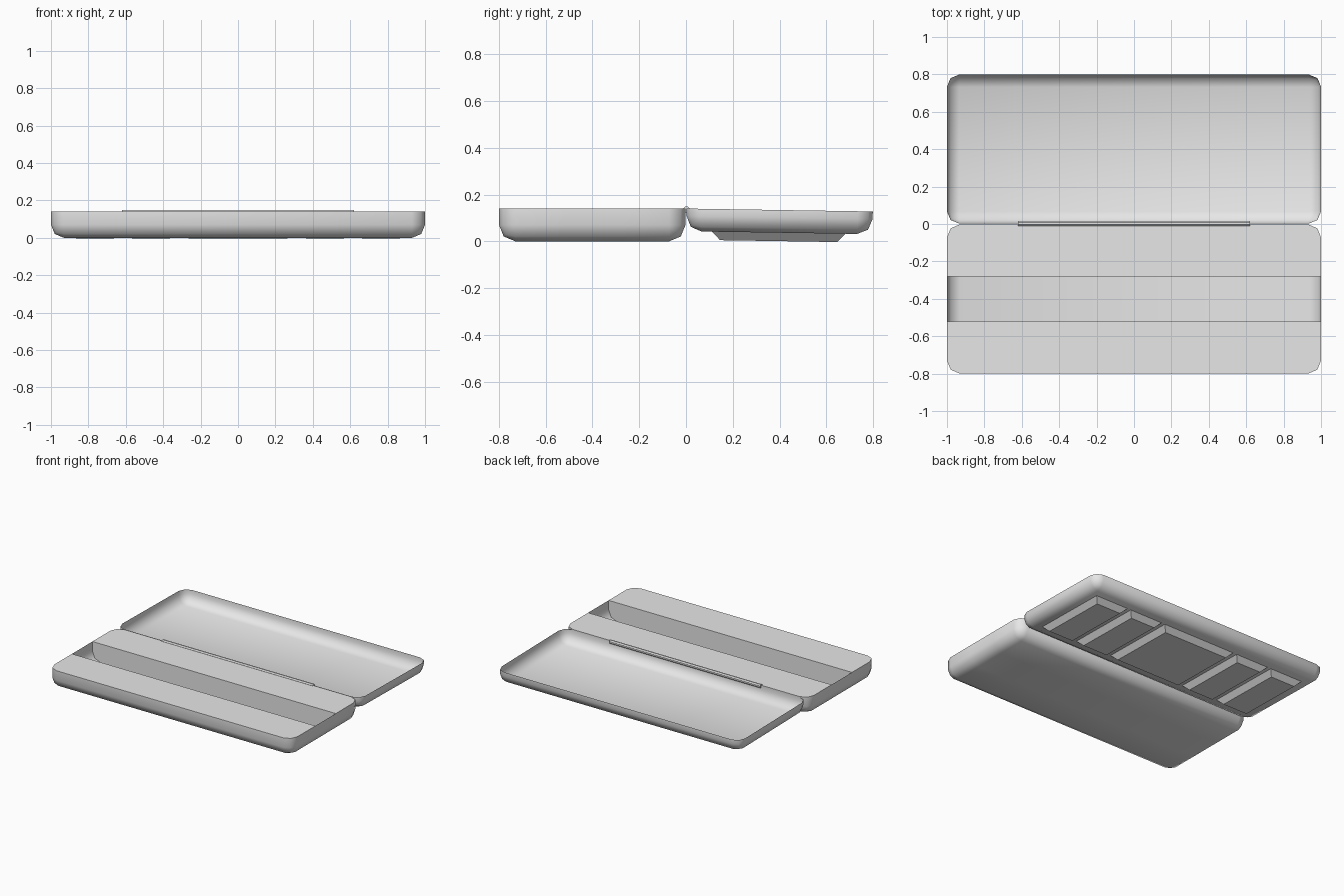
import bpy, bmesh, math
from mathutils import Matrix, Vector

if "Cube" in bpy.data.objects:
    bpy.data.objects.remove(bpy.data.objects["Cube"], do_unlink=True)

grey = bpy.data.materials.new("plain_grey")
grey.use_nodes = True
GREY = (0.8, 0.8, 0.8, 1)
grey.diffuse_color = GREY
grey.node_tree.nodes["Principled BSDF"].inputs["Base Color"].default_value = GREY


def finish(name, bm, smooth=True):
    mesh = bpy.data.meshes.new(name)
    bm.to_mesh(mesh)
    bm.free()
    mesh.materials.append(grey)
    ob = bpy.data.objects.new(name, mesh)
    bpy.context.collection.objects.link(ob)
    if smooth:
        bpy.ops.object.select_all(action="DESELECT")
        ob.select_set(True)
        bpy.context.view_layer.objects.active = ob
        bpy.ops.object.shade_smooth_by_angle(angle=math.radians(55))
    return ob


def add_box(bm, lo, hi):
    lo, hi = Vector(lo), Vector(hi)
    m = Matrix.Translation((lo + hi) / 2) @ Matrix.Diagonal((*(hi - lo), 1))
    return bmesh.ops.create_cube(bm, size=1, matrix=m)["verts"]


def rounded_box(lo, hi, radius):
    # box with rounded sides and bottom, sharp at the top rim
    bm = bmesh.new()
    add_box(bm, lo, hi)
    top = hi[2] - 1e-4
    edges = [e for e in bm.edges if min(v.co.z for v in e.verts) < top]
    bmesh.ops.bevel(bm, geom=edges, offset=radius, segments=2,
                    profile=0.5, affect="EDGES", clamp_overlap=True)
    return bm


def top_faces(bm):
    return [f for f in bm.faces if f.normal.z > 0.9]


# Base tray: closed top with an open channel running across
CHANNEL = (-0.52, -0.28)
bm = rounded_box((-1, -0.8, 0), (1, -0.002, 0.14), 0.07)
for y in CHANNEL:
    cut = bmesh.ops.bisect_plane(bm, geom=bm.verts[:] + bm.edges[:] + bm.faces[:],
                                 plane_co=(0, y, 0), plane_no=(0, 1, 0))["geom_cut"]
    bmesh.ops.contextual_create(bm, geom=[e for e in cut if isinstance(e, bmesh.types.BMEdge)])
bm.normal_update()
opening = [f for f in top_faces(bm)
           if CHANNEL[0] < f.calc_center_median().y < CHANNEL[1]]
bmesh.ops.delete(bm, geom=opening, context="FACES_ONLY")
finish("base_tray", bm)

# Lid: thin open shell, laid back with a slight tilt about the hinge
tilt = Matrix.Translation((0, 0.003, 0.14)) @ Matrix.Rotation(math.radians(-0.9), 4, "X")
bm = rounded_box((-1, 0, -0.097), (1, 0.796, 0), 0.065)
bm.normal_update()
bmesh.ops.delete(bm, geom=top_faces(bm), context="FACES_ONLY")
finish("lid_shell", bm).matrix_world = tilt

# Mixing wells: five tapered pans under the lid floor
bm = bmesh.new()
for x0, x1 in ((-0.9, -0.63), (-0.6, -0.33), (-0.3, 0.3), (0.33, 0.6), (0.63, 0.9)):
    verts = add_box(bm, (x0, 0.11, -0.133), (x1, 0.68, -0.097))
    centre = Vector(((x0 + x1) / 2, 0.395, 0))
    for v in verts:
        if v.co.z < -0.12:
            v.co.x -= math.copysign(0.035, v.co.x - centre.x)
            v.co.y -= math.copysign(0.035, v.co.y - centre.y)
bm.normal_update()
bmesh.ops.delete(bm, geom=top_faces(bm), context="FACES_ONLY")
finish("mixing_wells", bm, smooth=False).matrix_world = tilt

# Hinge rod between the two halves
bm = bmesh.new()
bmesh.ops.create_cone(bm, cap_ends=True, segments=8, radius1=0.014, radius2=0.014, depth=1.24,
                      matrix=Matrix.Translation((0, 0.003, 0.136))
                      @ Matrix.Rotation(math.pi / 2, 4, "Y")
                      @ Matrix.Rotation(math.pi / 8, 4, "Z"))
finish("hinge_rod", bm, smooth=False)
